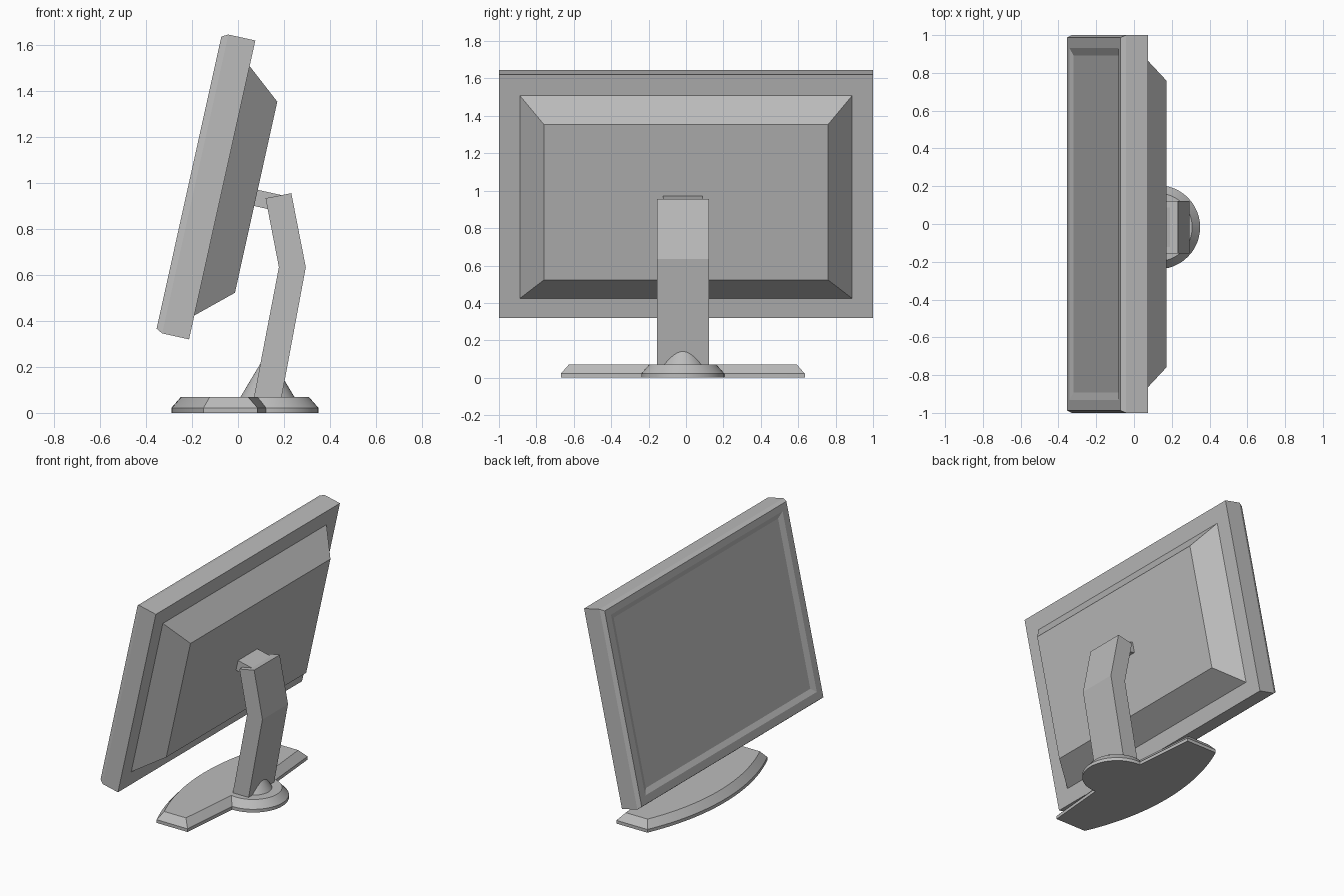
import bpy, bmesh, math
from mathutils import Vector

if "Cube" in bpy.data.objects:
    bpy.data.objects.remove(bpy.data.objects["Cube"], do_unlink=True)

# One plain grey plastic
grey = bpy.data.materials.new("grey_plastic")
grey.use_nodes = True
COLOUR = (0.5, 0.5, 0.5, 1)
grey.diffuse_color = COLOUR
grey.node_tree.nodes["Principled BSDF"].inputs["Base Color"].default_value = COLOUR

CY = -0.017                       # centre line of the stand
TILT = math.radians(12.5)
UP = Vector((math.sin(TILT), 0, math.cos(TILT)))      # up along the panel
OUT = Vector((-math.cos(TILT), 0, math.sin(TILT)))    # out of the screen
FOOT = Vector((-0.213, 0, 0.32))                      # lower back edge


def loft(name, rings, smooth=False):
    """Skin a stack of equal-length closed rings and cap both ends."""
    bm = bmesh.new()
    loops = [[bm.verts.new(p) for p in ring] for ring in rings]
    for a, b in zip(loops, loops[1:]):
        for i in range(len(a)):
            j = (i + 1) % len(a)
            bm.faces.new((a[i], a[j], b[j], b[i]))
    bm.faces.new(loops[0])
    bm.faces.new(loops[-1])
    bmesh.ops.recalc_face_normals(bm, faces=bm.faces)
    mesh = bpy.data.meshes.new(name)
    bm.to_mesh(mesh)
    bm.free()
    mesh.materials.append(grey)
    obj = bpy.data.objects.new(name, mesh)
    bpy.context.collection.objects.link(obj)
    if smooth:
        bpy.ops.object.select_all(action='DESELECT')
        obj.select_set(True)
        bpy.context.view_layer.objects.active = obj
        bpy.ops.object.shade_smooth_by_angle(angle=math.radians(25))
    return obj


def panel_rect(u0, u1, half, n, cy=0):
    """Rectangle parallel to the tilted screen at depth n."""
    return [FOOT + UP * u + OUT * n + Vector((0, y + cy, 0))
            for u, y in ((u0, -half), (u1, -half), (u1, half), (u0, half))]


def circle(r, z, cx=0.128, count=48):
    return [(cx + r * math.cos(2 * math.pi * i / count),
             CY + r * math.sin(2 * math.pi * i / count), z) for i in range(count)]


# Screen housing: back, sides, bevelled rim, recessed display
H = 1.332
loft("screen_housing", [
    panel_rect(0, H, 1.0, 0),
    panel_rect(0, H, 1.0, 0.12),
    panel_rect(0.015, H - 0.015, 0.987, 0.148),
    panel_rect(0.07, H - 0.06, 0.932, 0.148),
    panel_rect(0.105, H - 0.095, 0.893, 0.133),
])

# Tapered rear cover
loft("rear_cover", [
    panel_rect(0.102, 1.222, 0.893, 0.005),
    panel_rect(0.241, 1.093, 0.76, -0.151),
])

# Hinge block between cover and column
loft("hinge_block", [
    panel_rect(0.628, 0.700, 0.105, -0.14, CY),
    panel_rect(0.628, 0.700, 0.105, -0.26, CY),
])

# Bent support column
side = [(0.068, 0.06), (0.178, 0.634), (0.12, 0.934),
        (0.232, 0.956), (0.295, 0.634), (0.188, 0.06)]
loft("support_column", [[(x, CY + s * 0.139, z) for x, z in side] for s in (-1, 1)])

# Cone collar around the column's foot
loft("column_collar", [circle(0.117, 0.07), circle(0.002, 0.262)], smooth=True)

# Round foot
loft("round_foot", [circle(0.222, 0), circle(0.222, 0.022), circle(0.18, 0.07)], smooth=True)


# Wide base with a curved front edge
def base_ring(inset, z, steps=24):
    radius, half = 1.588 - inset, 0.652 - inset
    arc = []
    for i in range(steps + 1):
        y = half * (1 - 2 * i / steps)
        arc.append((1.298 - math.sqrt(radius ** 2 - y * y), CY + y, z))
    back = [(0.085 - inset, -half), (0.125 - inset, -0.19),
            (0.125 - inset, 0.19), (0.085 - inset, half)]
    return arc + [(x, CY + y, z) for x, y in back]


loft("wide_base", [base_ring(0, 0), base_ring(0, 0.022), base_ring(0.042, 0.07)], smooth=True)
